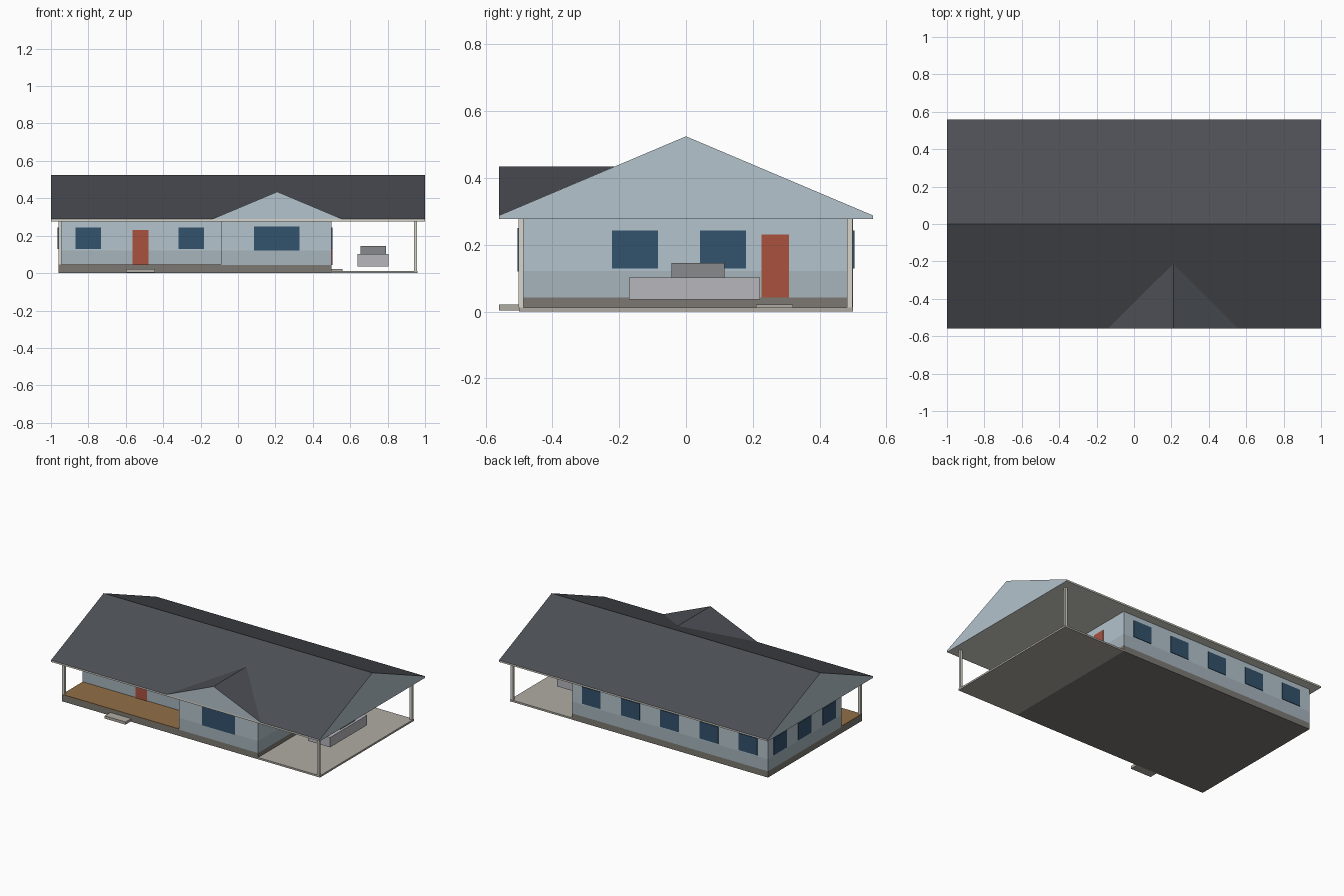
import bpy, bmesh

if "Cube" in bpy.data.objects:
    bpy.data.objects.remove(bpy.data.objects["Cube"])


def material(name, r, g, b):
    def lin(c):
        c /= 255
        return c / 12.92 if c <= 0.04045 else ((c + 0.055) / 1.055) ** 2.4
    m = bpy.data.materials.new(name)
    m.diffuse_color = (lin(r), lin(g), lin(b), 1)
    m.use_nodes = True
    m.node_tree.nodes["Principled BSDF"].inputs["Base Color"].default_value = m.diffuse_color
    return m


SIDING = material("siding", 180, 195, 204)
LOWER = material("lower_siding", 166, 180, 188)
STONE = material("foundation", 124, 121, 114)
CONCRETE = material("concrete", 176, 172, 163)
WOOD = material("deck_wood", 145, 110, 72)
TRIM = material("trim", 215, 213, 203)
SHINGLE = material("shingles", 76, 79, 85)
GLASS = material("glass", 50, 82, 108)
DOOR = material("door_red", 170, 82, 63)
CAR = material("car_body", 182, 182, 188)
CAB = material("car_cab", 136, 138, 140)


def mesh_object(name, bm, mats):
    bmesh.ops.recalc_face_normals(bm, faces=bm.faces)
    me = bpy.data.meshes.new(name)
    bm.to_mesh(me)
    bm.free()
    for m in mats:
        me.materials.append(m)
    ob = bpy.data.objects.new(name, me)
    bpy.context.collection.objects.link(ob)
    return ob


def box(name, x, y, z, mat):
    """Box from (min, max) pairs on each axis."""
    bm = bmesh.new()
    bmesh.ops.create_cube(bm, size=1)
    for v in bm.verts:
        for i, (a, b) in enumerate((x, y, z)):
            v.co[i] = a if v.co[i] < 0 else b
    return mesh_object(name, bm, [mat])


def panel(name, axis, wall, out, centre, width, z, mat):
    """Thin window or door lying on a wall plane facing along axis."""
    across = (centre - width / 2, centre + width / 2)
    depth = tuple(sorted((wall - out * 0.004, wall + out * 0.004)))
    x, y = (depth, across) if axis == 'x' else (across, depth)
    box(name, x, y, z, mat)


L, R, F, B = -0.96, 0.50, -0.50, 0.50      # house footprint
PX, PY = -0.09, -0.28                      # inner corner of porch
FLOOR, BAND, EAVE, FASCIA = 0.042, 0.122, 0.277, 0.288

# Foundation, deck, carport slab and steps
box("foundation", (L, R), (F, B), (0, FLOOR), STONE)
box("porch_deck", (L, PX), (F, PY), (FLOOR, 0.047), WOOD)
box("carport_slab", (R, 0.96), (F, B), (0, 0.012), CONCRETE)
box("front_step", (-0.60, -0.445), (-0.56, F), (0.003, 0.021), CONCRETE)
box("side_step", (R, 0.56), (0.21, 0.32), (0.012, 0.022), CONCRETE)

# L-shaped walls in two siding bands
bm = bmesh.new()
plan = [(L, PY), (PX, PY), (PX, F), (R, F), (R, B), (L, B)]
rings = [[bm.verts.new((x, y, z)) for x, y in plan] for z in (FLOOR, BAND, EAVE)]
for k in range(2):
    for i in range(len(plan)):
        j = (i + 1) % len(plan)
        f = bm.faces.new((rings[k][i], rings[k][j], rings[k + 1][j], rings[k + 1][i]))
        f.material_index = k
bm.faces.new(rings[0])
bm.faces.new(rings[2])
mesh_object("walls", bm, [LOWER, SIDING])

# Main roof: gable profile along x, with fascia and flat soffit
bm = bmesh.new()
profile = [(-0.56, EAVE), (0.56, EAVE), (0.56, FASCIA), (0, 0.525), (-0.56, FASCIA)]
ends = [[bm.verts.new((x, y, z)) for y, z in profile] for x in (-1, 1)]
for i, mat in enumerate((0, 0, 1, 1, 0)):
    j = (i + 1) % 5
    f = bm.faces.new((ends[0][i], ends[0][j], ends[1][j], ends[1][i]))
    f.material_index = mat
for e in ends:
    bm.faces.new(e).material_index = 2
mesh_object("main_roof", bm, [TRIM, SHINGLE, SIDING])

# Cross gable running back into the main roof slope
bm = bmesh.new()
a, b, top, back = [bm.verts.new(p) for p in (
    (-0.14, -0.56, FASCIA), (0.56, -0.56, FASCIA),
    (0.21, -0.56, 0.435), (0.21, -0.213, 0.435))]
bm.faces.new((a, b, top)).material_index = 1
bm.faces.new((b, back, top))
bm.faces.new((a, top, back))
bm.faces.new((a, back, b))
mesh_object("front_gable", bm, [SHINGLE, SIDING])

# Posts
for name, x, y, z in (("porch_post", -0.951, -0.491, 0.047),
                      ("carport_front_post", 0.948, -0.494, 0.012),
                      ("carport_back_post", 0.948, 0.49, 0.012)):
    box(name, (x - 0.008, x + 0.008), (y - 0.008, y + 0.008), (z, EAVE), TRIM)

# Windows
WZ = (0.129, 0.243)
for c in (-0.80, -0.25):
    panel("porch_window", 'y', PY, -1, c, 0.137, WZ, GLASS)
panel("front_window", 'y', F, -1, 0.208, 0.243, (0.12, 0.25), GLASS)
for i in range(5):
    panel("back_window", 'y', B, 1, 0.354 - 0.292 * i, 0.138, WZ, GLASS)
for i in range(3):
    panel("left_window", 'x', L, -1, 0.37 - 0.26 * i, 0.138, WZ, GLASS)
for c in (-0.153, 0.111):
    panel("right_window", 'x', R, 1, c, 0.138, WZ, GLASS)

# Doors
panel("front_door", 'y', PY, -1, -0.522, 0.085, (0.047, 0.231), DOOR)
panel("side_door", 'x', R, 1, 0.267, 0.082, (FLOOR, 0.231), DOOR)

# Parked car
box("car_body", (0.64, 0.805), (-0.17, 0.222), (0.036, 0.102), CAR)
box("car_cab", (0.655, 0.79), (-0.043, 0.115), (0.102, 0.146), CAB)
